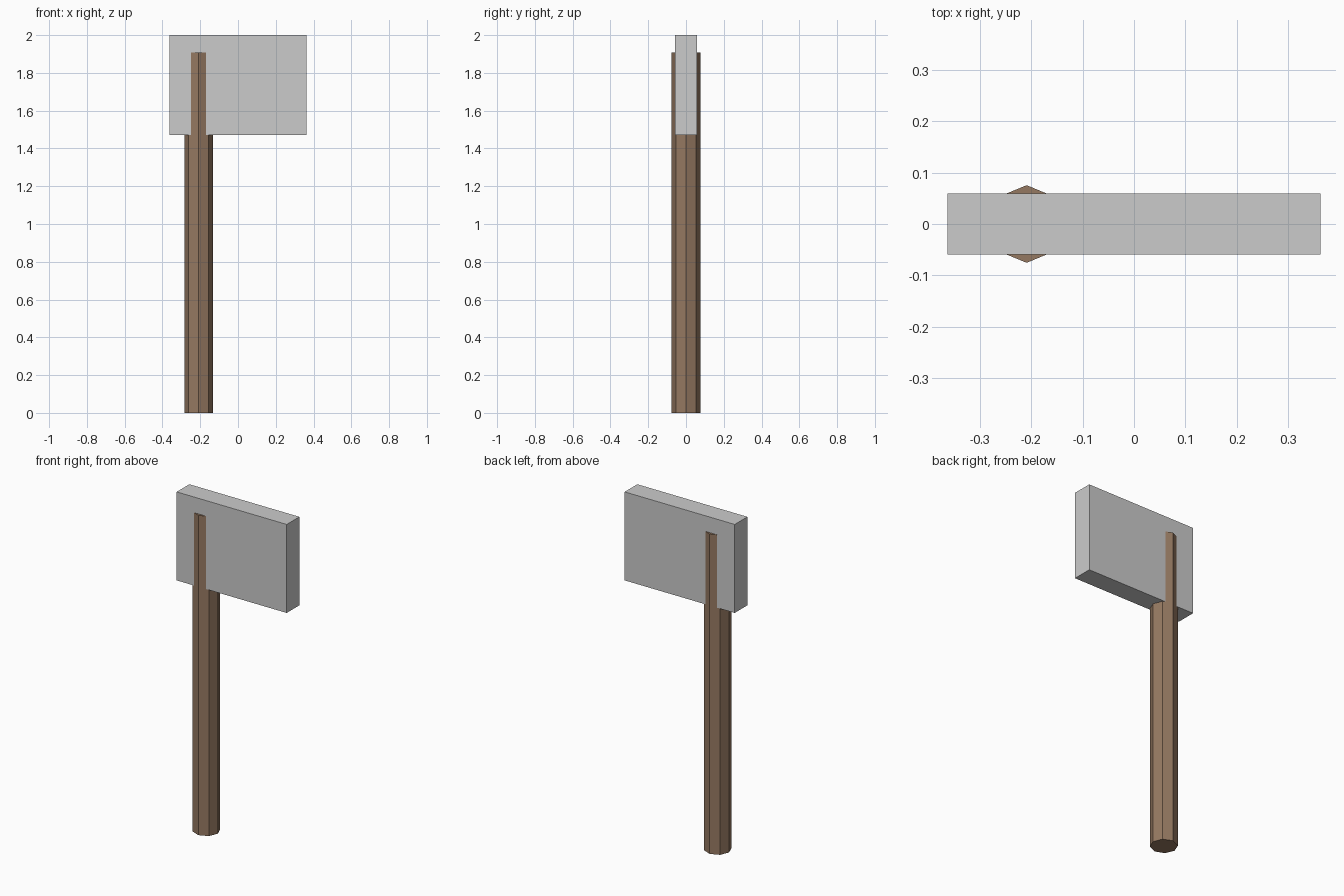
import bpy

if "Cube" in bpy.data.objects:
    bpy.data.objects.remove(bpy.data.objects["Cube"])

HANDLE_X = -0.209
HANDLE_TOP = 1.907
HEAD_BOTTOM, HEAD_TOP = 1.472, 2.0

wood = bpy.data.materials.new("wood")
wood.diffuse_color = (0.30, 0.19, 0.12, 1)
wood.use_nodes = True
wood.node_tree.nodes["Principled BSDF"].inputs["Base Color"].default_value = wood.diffuse_color

# Octagonal handle, one corner facing front, running up into the head
bpy.ops.mesh.primitive_cylinder_add(vertices=8, radius=0.0755, depth=HANDLE_TOP,
                                    location=(HANDLE_X, 0, HANDLE_TOP / 2))
handle = bpy.context.object
handle.name = "handle"
handle.data.materials.append(wood)

# Flat rectangular head
bpy.ops.mesh.primitive_cube_add(size=1, location=(0, 0, (HEAD_BOTTOM + HEAD_TOP) / 2))
head = bpy.context.object
head.name = "head"
head.scale = (0.726, 0.119, HEAD_TOP - HEAD_BOTTOM)
bpy.ops.object.transform_apply(location=False, rotation=False, scale=True)
